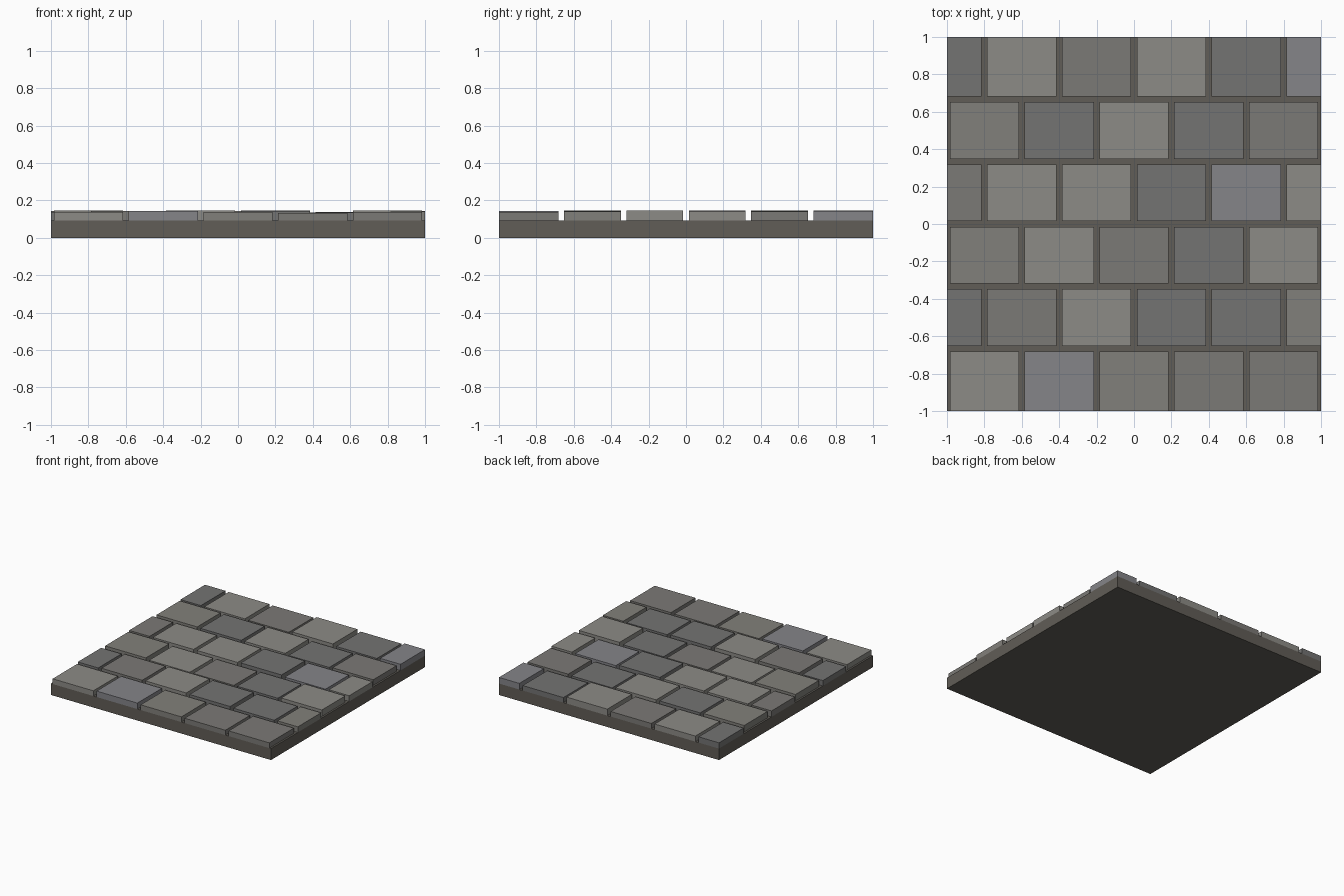
import bpy, random

if "Cube" in bpy.data.objects:
    bpy.data.objects.remove(bpy.data.objects["Cube"])

random.seed(4)
SLAB_TOP = 0.094
GAP = 0.03
PITCH_X = 0.4
PITCH_Y = 2 / 6


def material(name, rgb):
    m = bpy.data.materials.new(name)
    m.diffuse_color = (*rgb, 1)
    m.use_nodes = True
    m.node_tree.nodes["Principled BSDF"].inputs["Base Color"].default_value = m.diffuse_color
    return m


def box(name, lo, hi, mat):
    bpy.ops.mesh.primitive_cube_add(size=1, location=[(a + b) / 2 for a, b in zip(lo, hi)])
    ob = bpy.context.object
    ob.name = name
    ob.scale = [b - a for a, b in zip(lo, hi)]
    bpy.ops.object.transform_apply(location=False, rotation=False, scale=True)
    ob.data.materials.append(mat)
    return ob


# Stone shades: dark, medium, warm, light, bluish
shades = {
    "D": material("stone_dark", (0.172, 0.172, 0.170)),
    "M": material("stone_medium", (0.198, 0.192, 0.180)),
    "W": material("stone_warm", (0.222, 0.216, 0.196)),
    "L": material("stone_light", (0.265, 0.258, 0.238)),
    "B": material("stone_bluish", (0.232, 0.232, 0.250)),
}

# Mortar bed
box("mortar_bed", (-1, -1, 0), (1, 1, SLAB_TOP), material("mortar", (0.120, 0.110, 0.095)))

# Paving stones, front row to back row; every other row is shifted by half a stone
rows = ["LBWMM", "DMLDDW", "WLMDL", "MLLDBL", "WDLDM", "DLMLDB"]
front_heights = [0.137, 0.143, 0.137, 0.134, 0.137]
tall = {(1, 2), (2, 0), (2, 4), (3, 3), (4, 0), (5, 3)}

for r, row in enumerate(rows):
    # Outer rows run flush to the edge of the bed
    y0 = -1 if r == 0 else -1 + r * PITCH_Y + GAP / 2
    y1 = 1 if r == 5 else -1 + (r + 1) * PITCH_Y - GAP / 2
    shift = PITCH_X / 2 if r % 2 else 0
    for c, shade in enumerate(row):
        # Half stones are cut off at the bed edge
        x0 = max(-1, -1 - shift + c * PITCH_X + GAP / 2)
        x1 = min(1, -1 - shift + (c + 1) * PITCH_X - GAP / 2)
        top = random.uniform(0.134, 0.145)
        if r == 0:
            top = front_heights[c]
        elif (r, c) in tall:
            top = 0.147
        box(f"stone_{r + 1}_{c + 1}", (x0, y0, SLAB_TOP), (x1, y1, top), shades[shade])
